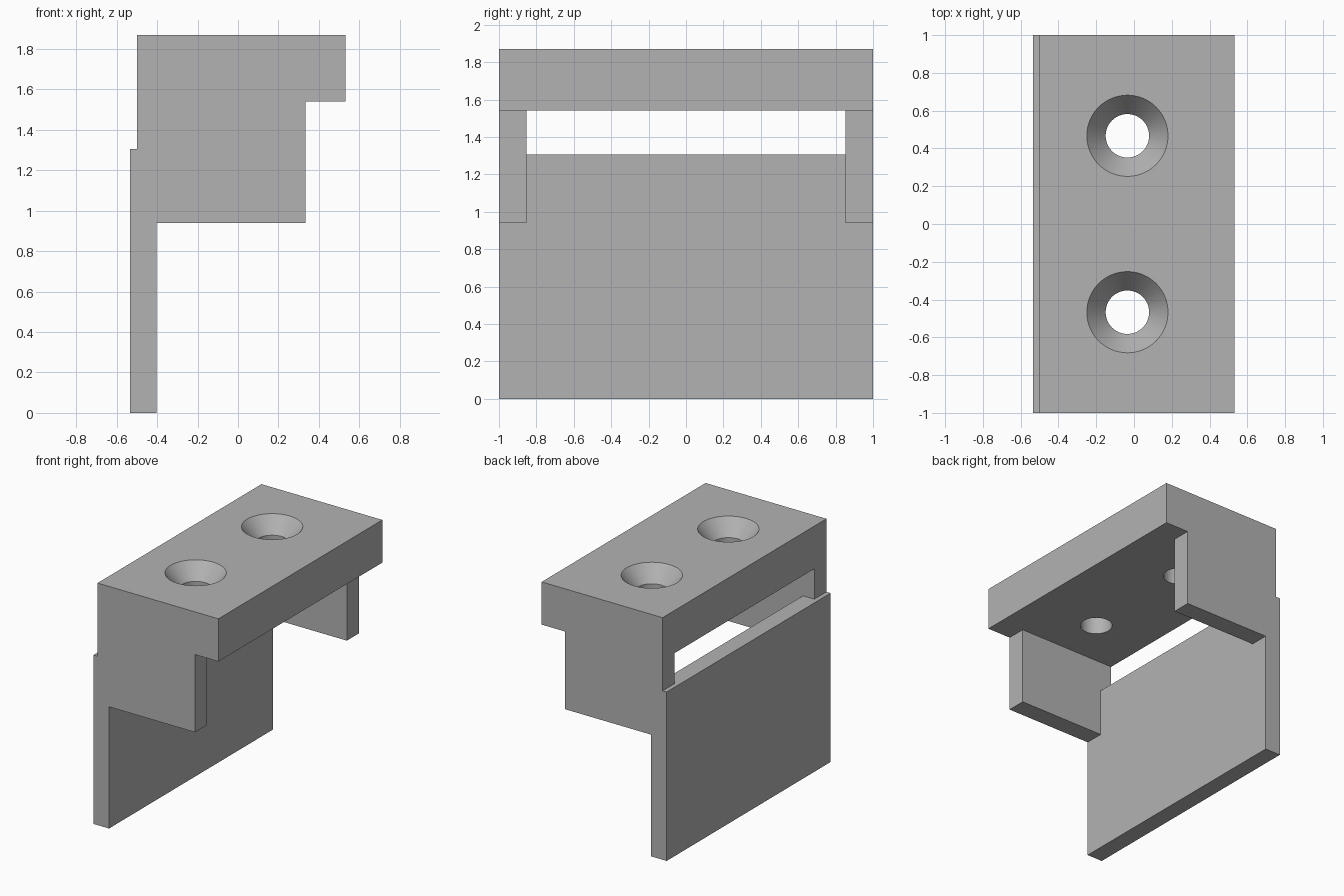
import bpy
import bmesh
import math

if "Cube" in bpy.data.objects:
    bpy.data.objects.remove(bpy.data.objects["Cube"])

grey = bpy.data.materials.new("plain grey")
grey.use_nodes = True
colour = (0.45, 0.45, 0.45, 1)
grey.diffuse_color = colour
grey.node_tree.nodes["Principled BSDF"].inputs["Base Color"].default_value = colour


def add_object(name, bm):
    bmesh.ops.recalc_face_normals(bm, faces=bm.faces[:])
    mesh = bpy.data.meshes.new(name)
    bm.to_mesh(mesh)
    bm.free()
    mesh.materials.append(grey)
    obj = bpy.data.objects.new(name, mesh)
    bpy.context.collection.objects.link(obj)
    return obj


def extrude_profile(name, points, half_width):
    """Extrude an (x, z) outline along y, centred on y = 0."""
    bm = bmesh.new()
    face = bm.faces.new([bm.verts.new((x, -half_width, z)) for x, z in points])
    result = bmesh.ops.extrude_face_region(bm, geom=[face])
    verts = [v for v in result["geom"] if isinstance(v, bmesh.types.BMVert)]
    bmesh.ops.translate(bm, verts=verts, vec=(0, 2 * half_width, 0))
    return add_object(name, bm)


def revolve_profile(name, points, x, y, steps=64):
    """Spin a (radius, z) outline around a vertical axis at x, y."""
    bm = bmesh.new()
    rings = []
    for radius, z in points:
        angles = [2 * math.pi * i / steps for i in range(steps)]
        rings.append([bm.verts.new((x + radius * math.cos(a),
                                    y + radius * math.sin(a), z)) for a in angles])
    for low, high in zip(rings, rings[1:]):
        for i in range(steps):
            j = (i + 1) % steps
            bm.faces.new((low[i], low[j], high[j], high[i]))
    bm.faces.new(rings[0])
    bm.faces.new(rings[-1])
    return add_object(name, bm)


def cut(target, cutter):
    cutter.hide_render = True
    mod = target.modifiers.new("cut", "BOOLEAN")
    mod.operation = "DIFFERENCE"
    mod.solver = "EXACT"
    mod.object = cutter
    bpy.context.view_layer.objects.active = target
    bpy.ops.object.modifier_apply(modifier=mod.name)
    bpy.data.objects.remove(cutter)


# Main levels
TOP, SLAB, PLATE, CHEEK = 1.87, 1.54, 1.305, 0.94
BACK, STEP, INNER, CHEEK_X, LIP = -0.535, -0.5, -0.402, 0.333, 0.533

# Bracket silhouette: top slab, side cheeks and hanging plate
bracket = extrude_profile("mounting_bracket", [
    (BACK, 0), (INNER, 0), (INNER, CHEEK), (CHEEK_X, CHEEK),
    (CHEEK_X, SLAB), (LIP, SLAB), (LIP, TOP),
    (STEP, TOP), (STEP, PLATE), (BACK, PLATE)], 1)

# Space between the cheeks, with the slot above the plate
cut(bracket, extrude_profile("cheek_gap_cutter", [
    (INNER, 0.5), (0.7, 0.5), (0.7, SLAB),
    (-0.7, SLAB), (-0.7, PLATE), (INNER, PLATE)], 0.853))

# Two countersunk screw holes
for side in (-1, 1):
    cut(bracket, revolve_profile("screw_hole_cutter", [
        (0.115, SLAB - 0.1), (0.115, TOP - 0.12),
        (0.215, TOP), (0.215, TOP + 0.1)], -0.035, side * 0.467))

# Smooth hole walls, crisp edges elsewhere
bpy.ops.object.select_all(action="DESELECT")
bracket.select_set(True)
bpy.context.view_layer.objects.active = bracket
bpy.ops.object.shade_smooth_by_angle(angle=math.radians(30))
